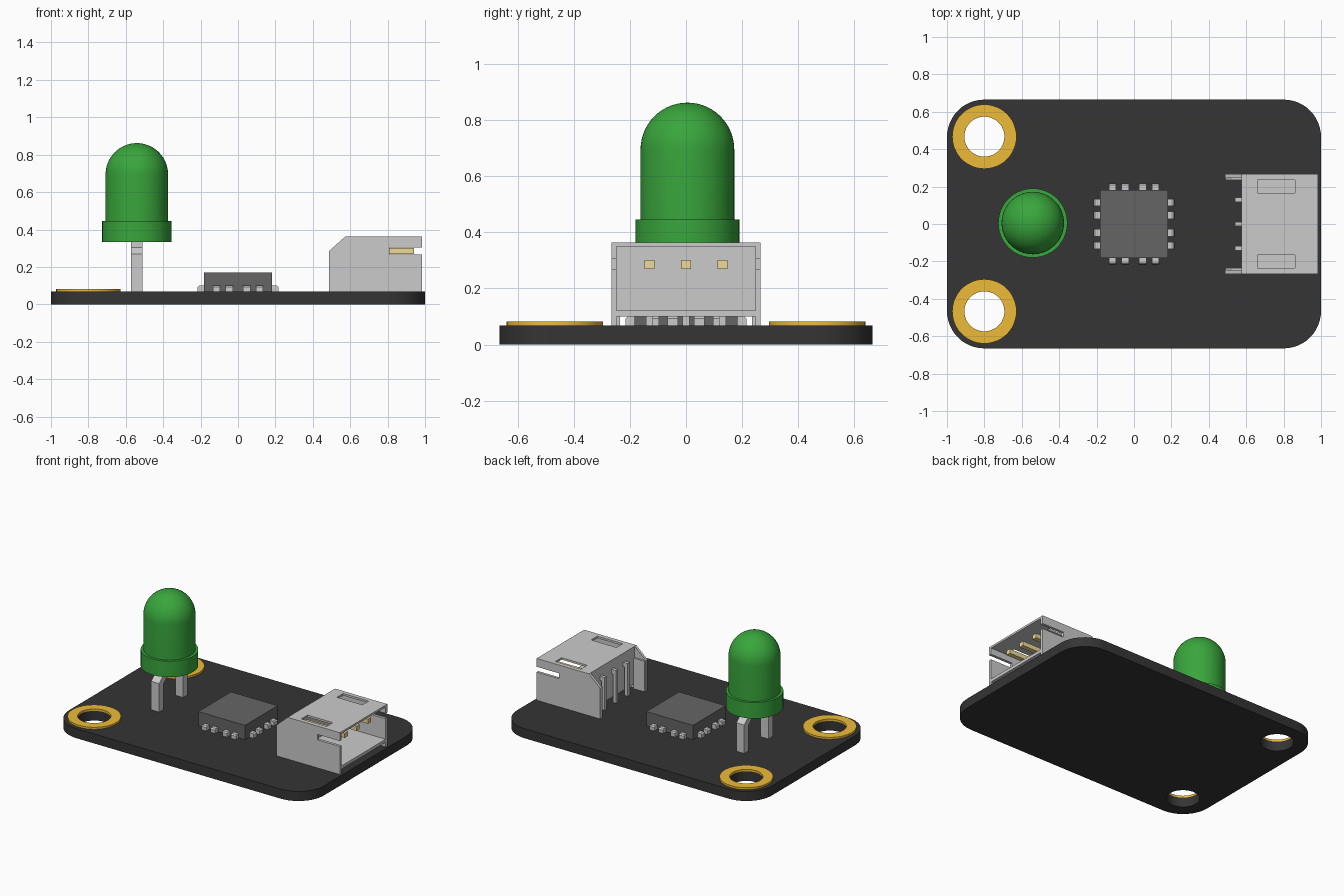
import bpy, bmesh
from math import sin, cos, pi, radians
from mathutils import Matrix

if "Cube" in bpy.data.objects:
    bpy.data.objects.remove(bpy.data.objects["Cube"])

parts = []


def material(name, rgb):
    m = bpy.data.materials.new(name)
    m.diffuse_color = (*rgb, 1)
    m.use_nodes = True
    m.node_tree.nodes["Principled BSDF"].inputs["Base Color"].default_value = m.diffuse_color
    return m


BLACK = material("board_black", (0.035, 0.035, 0.035))
CHIP = material("chip_grey", (0.13, 0.13, 0.13))
GOLD = material("gold", (0.85, 0.5, 0.04))
PALE_GOLD = material("pale_gold", (0.85, 0.7, 0.32))
GREEN = material("led_green", (0.04, 0.38, 0.045))


def finish(name, bm, mat=None):
    bmesh.ops.remove_doubles(bm, verts=bm.verts, dist=1e-5)
    bmesh.ops.recalc_face_normals(bm, faces=bm.faces)
    me = bpy.data.meshes.new(name)
    bm.to_mesh(me)
    bm.free()
    if mat:
        me.materials.append(mat)
    ob = bpy.data.objects.new(name, me)
    bpy.context.collection.objects.link(ob)
    parts.append(ob)
    return ob


def box(name, x0, x1, y0, y1, z0, z1, mat=None):
    bm = bmesh.new()
    mx = Matrix.Translation(((x0 + x1) / 2, (y0 + y1) / 2, (z0 + z1) / 2))
    mx = mx @ Matrix.Diagonal((x1 - x0, y1 - y0, z1 - z0, 1))
    bmesh.ops.create_cube(bm, size=1, matrix=mx)
    return finish(name, bm, mat)


# maps the drawing plane of an outline into the model
PLANES = {
    "xy": Matrix.Identity(4),
    "xz": Matrix(((1, 0, 0, 0), (0, 0, -1, 0), (0, 1, 0, 0), (0, 0, 0, 1))),
    "yz": Matrix(((0, 0, 1, 0), (1, 0, 0, 0), (0, 1, 0, 0), (0, 0, 0, 1))),
}


def plate(name, loops, plane, lo, hi, mat=None, turn=0):
    """Filled outline (extra loops are holes) extruded from lo to hi."""
    cu = bpy.data.curves.new(name, 'CURVE')
    cu.dimensions = '2D'
    cu.fill_mode = 'BOTH'
    cu.extrude = (hi - lo) / 2
    for loop in loops:
        sp = cu.splines.new('POLY')
        sp.points.add(len(loop) - 1)
        for p, (u, v) in zip(sp.points, loop):
            p.co = (u, v, 0, 1)
        sp.use_cyclic_u = True
    tmp = bpy.data.objects.new(name + "_outline", cu)
    bpy.context.collection.objects.link(tmp)
    bpy.context.view_layer.update()
    me = bpy.data.meshes.new_from_object(
        tmp.evaluated_get(bpy.context.evaluated_depsgraph_get()))
    bm = bmesh.new()
    bm.from_mesh(me)
    bpy.data.objects.remove(tmp)
    bpy.data.curves.remove(cu)
    bpy.data.meshes.remove(me)
    mid = (lo + hi) / 2
    shift = {"xy": (0, 0, mid), "xz": (0, mid, 0), "yz": (mid, 0, 0)}[plane]
    bm.transform(Matrix.Rotation(turn, 4, 'Z')
                 @ Matrix.Translation(shift) @ PLANES[plane])
    return finish(name, bm, mat)


def arc(cx, cy, r, a0, a1, n):
    return [(cx + r * cos(radians(a0 + (a1 - a0) * i / n)),
             cy + r * sin(radians(a0 + (a1 - a0) * i / n))) for i in range(n + 1)]


def circle(cx, cy, r, n=48):
    return arc(cx, cy, r, 0, 360, n)[:-1]


def rect(x0, x1, y0, y1):
    return [(x0, y0), (x1, y0), (x1, y1), (x0, y1)]


# circuit board with rounded corners and two mounting holes
W, H, R, T = 1.0, 0.665, 0.2, 0.068
outline = []
for k, (sx, sy) in enumerate(((1, 1), (-1, 1), (-1, -1), (1, -1))):
    outline += arc(sx * (W - R), sy * (H - R), R, 90 * k, 90 * k + 90, 12)
hx, hy, hr = -0.8, 0.467, 0.107
plate("circuit_board", [outline, circle(hx, hy, hr), circle(hx, -hy, hr)],
      "xy", 0, T, BLACK)
for side, tag in ((1, "rear"), (-1, "front")):
    plate("hole_ring_" + tag,
          [circle(hx, side * hy, 0.172), circle(hx, side * hy, hr)],
          "xy", T, 0.082, GOLD)

# LED body: flange, cylinder and dome turned around its axis
lx, ly, r = -0.541, 0.005, 0.167
profile = [(0, 0.332), (0.185, 0.332), (0.185, 0.445), (r, 0.445)]
profile += arc(0, 0.862 - r, r, 0, 90, 14)
bm = bmesh.new()
vs = [bm.verts.new((lx + max(u, 0), ly, z)) for u, z in profile]
es = [bm.edges.new(pair) for pair in zip(vs, vs[1:])]
bmesh.ops.spin(bm, geom=vs + es, cent=(lx, ly, 0), axis=(0, 0, 1),
               angle=2 * pi, steps=56, use_merge=True)
finish("led_lens", bm, GREEN)

# LED legs, kinked outwards
leg = [(0.07, 0.335), (0.12, 0.335), (0.12, 0.305), (0.16, 0.27),
       (0.16, 0.06), (0.11, 0.06), (0.11, 0.25), (0.07, 0.285)]
for s, tag in ((1, "rear"), (-1, "front")):
    plate("led_leg_" + tag, [[(ly + s * y, z) for y, z in leg]],
          "yz", lx - 0.031, lx + 0.031)

# chip with four contacts on each side
box("chip_body", -0.183, 0.183, -0.183, 0.183, T, 0.17, CHIP)
contact = [(0.17, T), (0.216, T), (0.216, 0.092), (0.208, 0.1), (0.17, 0.1)]
for k in range(4):
    for i, y in enumerate((-0.115, -0.047, 0.047, 0.115)):
        plate(f"chip_contact_{k}_{i}", [contact], "xz",
              y - 0.019, y + 0.019, turn=k * pi / 2)

# connector side walls with rear wings and a slot open to the mouth
x0, x1, top, yo, yi = 0.487, 0.985, 0.364, 0.266, 0.247
wall = [(x0, T), (x1, T), (x1, 0.267), (0.81, 0.267), (0.81, 0.305),
        (x1, 0.305), (x1, top), (0.575, top), (x0, 0.285)]
for s, tag in ((1, "rear"), (-1, "front")):
    a, b = sorted((s * yi, s * yo))
    plate("connector_wall_" + tag, [wall], "xz", a, b)
    a, b = sorted((s * 0.235, s * yi))
    box("connector_foot_" + tag, x0 + 0.003, 0.575, a, b, T, 0.285)

# connector roof with two windows, floor and back
plate("connector_roof", [rect(0.575, x1, -yi, yi),
                         rect(0.66, 0.86, 0.165, 0.235),
                         rect(0.66, 0.86, -0.235, -0.165)],
      "xy", 0.35, top)
box("connector_floor", 0.575, x1, -yi, yi, 0.1, 0.122)
box("connector_back", 0.575, 0.62, -yi, yi, 0.122, 0.35)

# connector pins: gold inside, bent grey tails behind
tail = [(0.54, T), (0.565, T), (0.565, 0.27), (0.58, 0.27),
        (0.58, 0.3), (0.54, 0.3)]
for i, y in enumerate((-0.13, 0, 0.13)):
    box(f"connector_pin_{i}", 0.61, 0.94, y - 0.017, y + 0.017,
        0.27, 0.302, PALE_GOLD)
    plate(f"connector_tail_{i}", [tail], "xz", y - 0.012, y + 0.012)

# smooth round surfaces, keep sharp edges
bpy.ops.object.select_all(action='DESELECT')
for ob in parts:
    ob.select_set(True)
bpy.context.view_layer.objects.active = parts[0]
bpy.ops.object.shade_smooth_by_angle(angle=radians(30))
